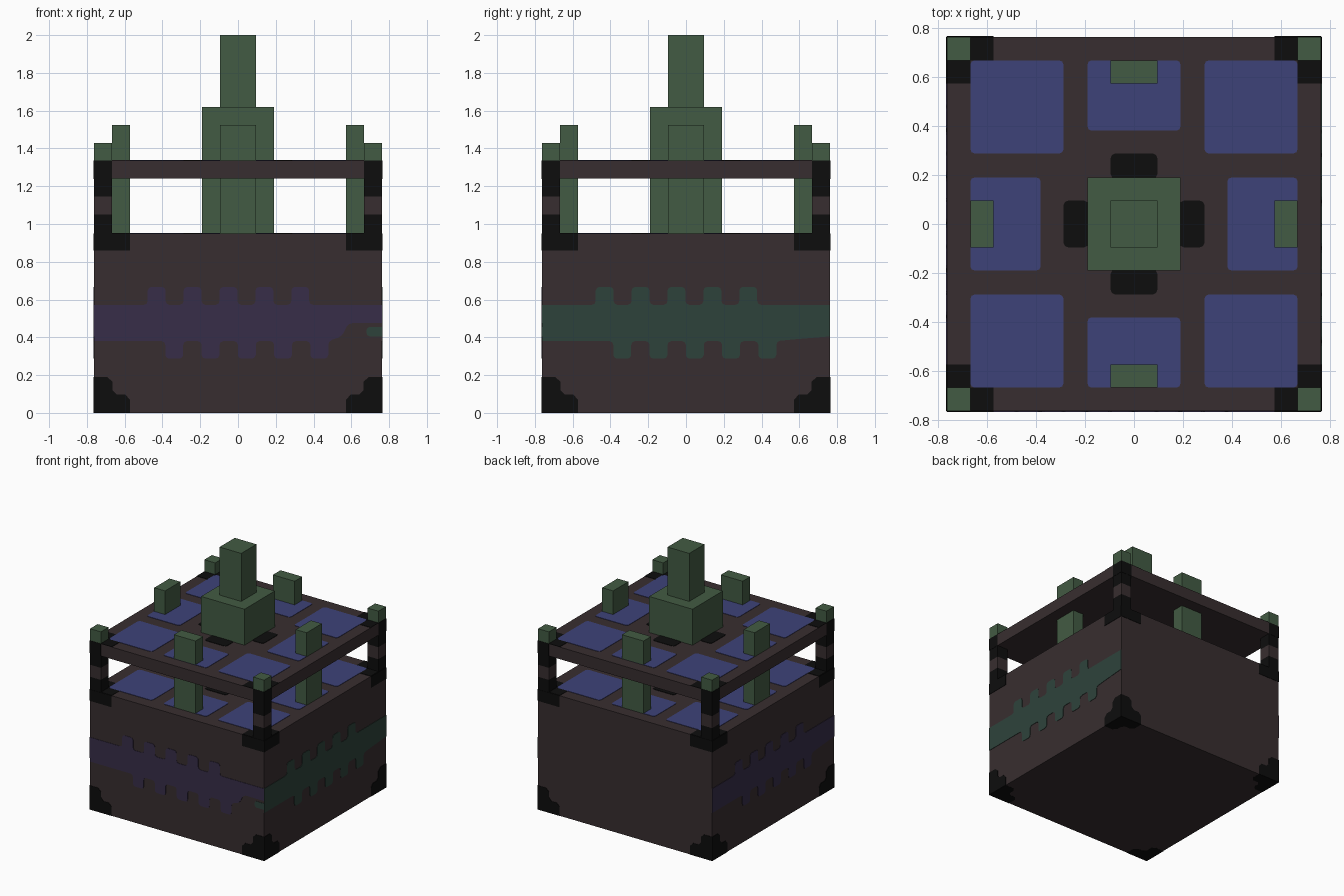
import bpy, bmesh, math
from mathutils import Matrix, Vector

if "Cube" in bpy.data.objects:
    bpy.data.objects.remove(bpy.data.objects["Cube"])

H, P = 0.762, 0.095      # half width of the block, small module
T = 0.003                # thickness of inlaid plates


def material(name, rgb):
    m = bpy.data.materials.new(name)
    m.diffuse_color = (*rgb, 1)
    m.use_nodes = True
    m.node_tree.nodes["Principled BSDF"].inputs["Base Color"].default_value = m.diffuse_color
    return m


BROWN = material("dark brown", (0.039, 0.027, 0.029))
GREEN = material("moss green", (0.055, 0.104, 0.056))
BLUE = material("slate blue", (0.048, 0.055, 0.190))
BLACK = material("black", (0.004, 0.004, 0.004))
PURPLE = material("dusky purple", (0.038, 0.027, 0.066))
TEAL = material("deep teal", (0.027, 0.055, 0.044))


def finish(bm, name, mat):
    bmesh.ops.recalc_face_normals(bm, faces=bm.faces)
    me = bpy.data.meshes.new(name)
    bm.to_mesh(me)
    bm.free()
    me.materials.append(mat)
    ob = bpy.data.objects.new(name, me)
    bpy.context.collection.objects.link(ob)
    return ob


def box(name, mat, x0, x1, y0, y1, z0, z1):
    bm = bmesh.new()
    scale = Matrix.Diagonal((x1 - x0, y1 - y0, z1 - z0, 1))
    move = Matrix.Translation(((x0 + x1) / 2, (y0 + y1) / 2, (z0 + z1) / 2))
    bmesh.ops.create_cube(bm, size=1, matrix=move @ scale)
    return finish(bm, name, mat)


def rounded(pts, r):
    """Cut each corner of an outline, leaving corners on the block edge sharp."""
    out = []
    for i, p in enumerate(pts):
        p, a, b = Vector(p), Vector(pts[i - 1]), Vector(pts[(i + 1) % len(pts)])
        if r == 0 or abs(p.x) > H - 0.001:
            out.append(p)
            continue
        da, db = (a - p).normalized(), (b - p).normalized()
        out += [p + da * r, p + (da + db) * r * 0.3, p + db * r]
    return out


def plate(name, mat, pts, place, r=0.018):
    """Thin plate from a 2D outline; place(u, v, d) maps it to space."""
    bm = bmesh.new()
    outline = rounded(pts, r)
    low = [bm.verts.new(place(p.x, p.y, 0)) for p in outline]
    high = [bm.verts.new(place(p.x, p.y, T)) for p in outline]
    bm.faces.new(low)
    bm.faces.new(high)
    n = len(low)
    for i in range(n):
        j = (i + 1) % n
        bm.faces.new((low[i], low[j], high[j], high[i]))
    return finish(bm, name, mat)


def side(k):
    """Vertical faces: 0 front, 1 right, 2 back, 3 left."""
    rot = Matrix.Rotation(k * math.pi / 2, 3, 'Z')
    return lambda u, v, d: rot @ Vector((u, -H - d, v))


def level(z, up=1):
    return lambda u, v, d: Vector((u, v, z + up * d))


def rect(x0, x1, y0, y1):
    return [(x0, y0), (x1, y0), (x1, y1), (x0, y1)]


# Main block and raised deck
box("base_block", BROWN, -H, H, -H, H, 0, 0.95)
box("upper_deck", BROWN, -H, H, -H, H, 1.24, 1.335)

# Corner posts, dark joints and green caps
for sx in (-1, 1):
    for sy in (-1, 1):
        for name, mat, z0, z1, g in (
                ("post_foot", BLACK, 0.95, 1.05, 0), ("post_middle", BROWN, 1.05, 1.145, 0),
                ("post_head", BLACK, 1.145, 1.24, 0), ("deck_corner", BLACK, 1.238, 1.337, 0.002),
                ("post_cap", GREEN, 1.335, 1.43, 0)):
            xs = sorted((sx * (H + g), sx * (H - P)))
            ys = sorted((sy * (H + g), sy * (H - P)))
            box(name, mat, *xs, *ys, z0, z1)

# Central tower and four side pillars
box("tower_base", GREEN, -0.19, 0.19, -0.19, 0.19, 0.95, 1.62)
box("tower_top", GREEN, -P, P, -P, P, 1.62, 2.0)
for s in (-1, 1):
    a, b = sorted((s * 0.572, s * 0.667))
    box("side_pillar", GREEN, a, b, -P, P, 0.95, 1.525)
    box("end_pillar", GREEN, -P, P, a, b, 0.95, 1.525)

# L-shaped bracket outline measured from a corner
BRACKET = [(0, 0), (0.19, 0), (0.19, 0.07), (0.165, 0.097), (0.12, 0.097),
           (0.097, 0.12), (0.097, 0.165), (0.07, 0.19), (0, 0.19)]

# Blue panels, tower surrounds and brackets on both levels
for z in (0.95, 1.335):
    put = level(z)
    for sx in (-1, 1):
        a, b = sorted((sx * 0.287, sx * 0.667))
        for sy in (-1, 1):
            c, d = sorted((sy * 0.287, sy * 0.667))
            plate("corner_panel", BLUE, rect(a, b, c, d), put)
            plate("level_bracket", BLACK, [(sx * (H - u), sy * (H - v)) for u, v in
                                           rect(0, 0.19, 0, P) ], put, 0)
            plate("level_bracket", BLACK, [(sx * (H - u), sy * (H - v)) for u, v in
                                           rect(0, P, P, 0.19)], put, 0)
        a, b = sorted((sx * 0.38, sx * 0.667))
        plate("side_panel", BLUE, rect(a, b, -0.19, 0.19), put)
        plate("end_panel", BLUE, rect(-0.19, 0.19, a, b), put)
        a, b = sorted((sx * 0.185, sx * 0.287))
        plate("tower_surround", BLACK, rect(a, b, -P, P), put)
        plate("tower_surround", BLACK, rect(-P, P, a, b), put)

# Brackets on the underside and the four walls
for sx in (-1, 1):
    for sy in (-1, 1):
        plate("bottom_bracket", BLACK, [(sx * (H - u), sy * (H - v)) for u, v in BRACKET],
              level(T, -1), 0).location.z = 0
    for k in range(4):
        plate("wall_bracket", BLACK, [(sx * (H - u), v) for u, v in BRACKET], side(k), 0)
        plate("wall_top_bracket", BLACK,
              [(sx * (H - u), v) for u, v in rect(0, 0.19, 0.86, 0.95)], side(k), 0)


def stripe(tail):
    """Toothed band: five teeth above, five below, with a chosen right end."""
    pts = [(-H, 0.38)]
    for i in range(5):
        x = -0.385 + i * 0.192
        pts += [(x, 0.38), (x, 0.287), (x + P, 0.287), (x + P, 0.38)]
    pts += tail + [(H, 0.572)]
    for i in reversed(range(5)):
        x = -0.478 + i * 0.19
        pts += [(x + P, 0.572), (x + P, 0.667), (x, 0.667), (x, 0.572)]
    return pts + [(-H, 0.572)]


# Toothed bands on front, right and left walls
plate("front_band", PURPLE, stripe([(0.55, 0.405), (0.585, 0.475), (H, 0.475)]), side(0), 0.02)
plate("right_band", TEAL, stripe([(0.58, 0.39), (H, 0.405)]), side(1), 0.02)
plate("left_band", PURPLE, stripe([(0.58, 0.39), (H, 0.405)]), side(3), 0.02)
plate("front_spot", TEAL, rect(0.68, H, 0.405, 0.455), side(0), 0.018)
# Plates on the underside start just inside the block so it rests on the ground
for ob in bpy.data.objects:
    if ob.name.startswith("bottom_bracket"):
        ob.location.z = -0.001
